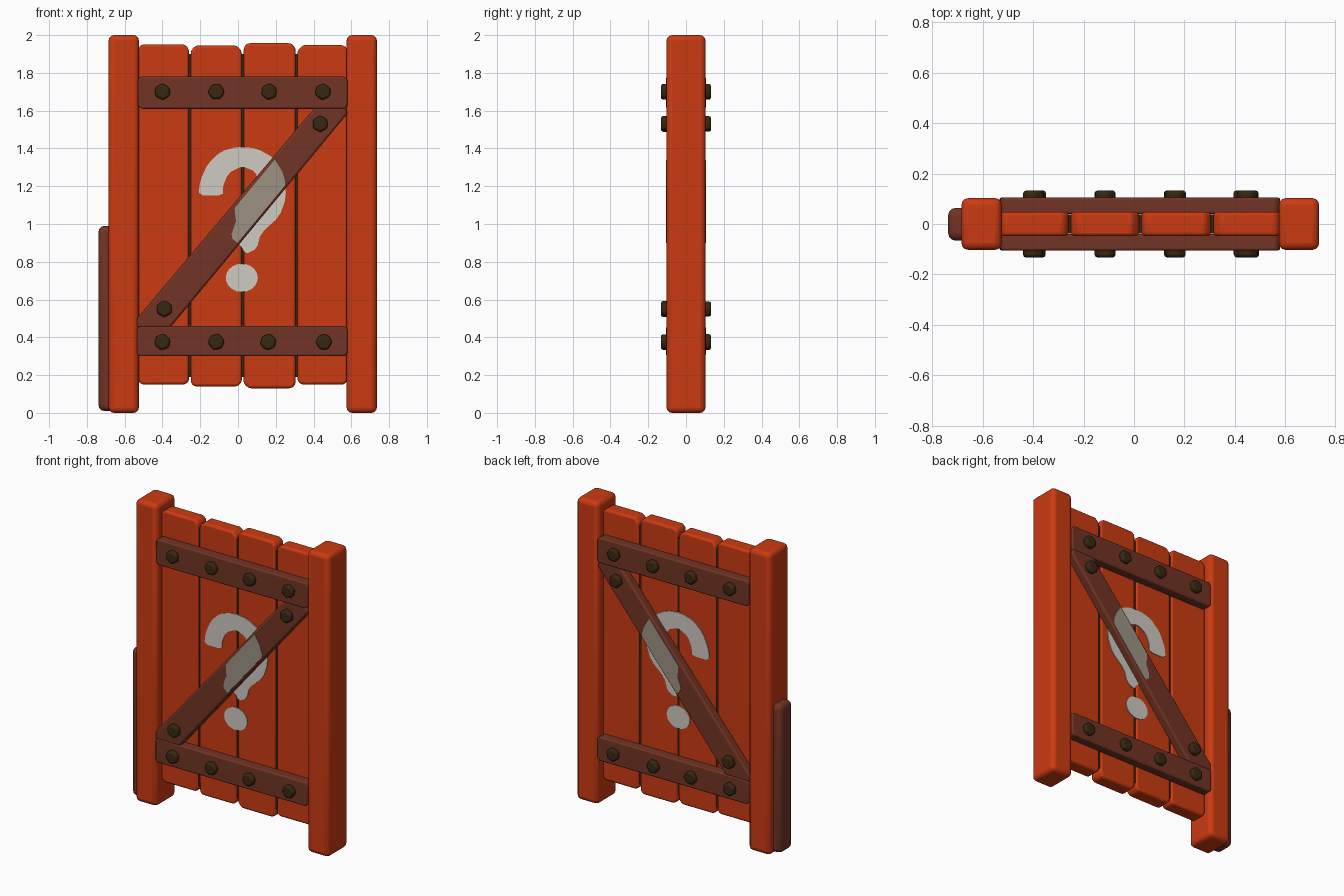
import bpy
import bmesh
import math
import random
from mathutils import Vector

random.seed(4)
default_cube = bpy.data.objects.get("Cube")
if default_cube:
    bpy.data.objects.remove(default_cube, do_unlink=True)


def make_material(name, red, green, blue):
    material = bpy.data.materials.new(name)
    material.use_nodes = True
    colour = (red, green, blue, 1)
    material.diffuse_color = colour
    shader = material.node_tree.nodes["Principled BSDF"]
    shader.inputs["Base Color"].default_value = colour
    shader.inputs["Roughness"].default_value = 0.8
    return material


RED = make_material("red painted wood", 0.6, 0.043, 0.006)
BROWN = make_material("brown wood", 0.165, 0.034, 0.018)
IRON = make_material("dark iron", 0.04, 0.02, 0.006)
WHITE = make_material("white paint", 0.62, 0.59, 0.54)
GREY = make_material("worn paint", 0.34, 0.29, 0.23)


def prism(name, outline, y_near, y_far, material, bevel=0.0, segments=3, clips=()):
    """Extrude an (x, z) outline along y, optionally clipped by planes."""
    bm = bmesh.new()
    bm.faces.new([bm.verts.new((x, y_near, z)) for x, z in outline])
    if clips:
        bmesh.ops.triangulate(bm, faces=bm.faces[:])
        for point, normal in clips:
            bmesh.ops.bisect_plane(bm, geom=bm.verts[:] + bm.edges[:] + bm.faces[:],
                                   plane_co=point, plane_no=normal, clear_outer=True)
    result = bmesh.ops.extrude_face_region(bm, geom=bm.faces[:])
    for item in result["geom"]:
        if isinstance(item, bmesh.types.BMVert):
            item.co.y = y_far
    bmesh.ops.recalc_face_normals(bm, faces=bm.faces[:])
    mesh = bpy.data.meshes.new(name)
    bm.to_mesh(mesh)
    bm.free()
    mesh.materials.append(material)
    obj = bpy.data.objects.new(name, mesh)
    bpy.context.collection.objects.link(obj)
    if bevel:
        modifier = obj.modifiers.new("rounded edges", "BEVEL")
        modifier.width = bevel
        modifier.segments = segments
        modifier.limit_method = "ANGLE"
    bpy.ops.object.select_all(action="DESELECT")
    obj.select_set(True)
    bpy.context.view_layer.objects.active = obj
    bpy.ops.object.shade_smooth_by_angle(angle=math.radians(40))
    return obj


def rectangle(left, right, bottom, top, cut=0.0):
    """Rectangle outline with slightly uneven cut corners."""
    if not cut:
        return [(left, bottom), (right, bottom), (right, top), (left, top)]
    a, b, c, d = [cut * random.uniform(0.7, 1.2) for _ in "abcd"]
    return [(left, bottom + a), (left + a, bottom), (right - b, bottom), (right, bottom + b),
            (right, top - c), (right - c, top), (left + d, top), (left, top - d)]


def soften(points):
    """Round an outline by corner cutting."""
    result = []
    for index, point in enumerate(points):
        start, end = Vector(point), Vector(points[(index + 1) % len(points)])
        result += [start.lerp(end, 0.2), start.lerp(end, 0.8)]
    return result


# Side posts
for name, left, right in (("right_post", -0.685, -0.525), ("left_post", 0.575, 0.735)):
    prism(name, rectangle(left, right, 0, 2), -0.103, 0.103, RED, 0.028)

# Short stake against the outside of one post
prism("side_stake", rectangle(-0.738, -0.64, 0.01, 0.99), -0.066, 0.064, BROWN, 0.03)

# Vertical planks with dark seams between them
edges = (-0.535, -0.255, 0.025, 0.31, 0.585)
ends = ((0.15, 1.95), (0.14, 1.945), (0.13, 1.957), (0.15, 1.947))
for index, (bottom, top) in enumerate(ends):
    left, right = edges[index] + 0.005, edges[index + 1] - 0.005
    prism(f"plank_{index + 1}", rectangle(left, right, bottom, top, 0.025),
          -0.048, 0.048, RED, 0.014)
for index, x in enumerate(edges[1:-1]):
    prism(f"plank_seam_{index + 1}", rectangle(x - 0.008, x + 0.008, 0.19, 1.9),
          -0.038, 0.038, IRON)

# Painted question mark outline
HOOK = soften([(-0.21, 1.15), (-0.2, 1.23), (-0.16, 1.32), (-0.09, 1.385), (0, 1.41),
               (0.1, 1.4), (0.19, 1.35), (0.245, 1.26), (0.255, 1.14), (0.22, 1.04),
               (0.12, 0.95), (0.1, 0.87), (0.04, 0.84), (0.01, 0.89), (-0.04, 0.93),
               (-0.01, 1.02), (0.07, 1.1), (0.12, 1.2), (0.09, 1.28), (0.02, 1.305),
               (-0.05, 1.27), (-0.08, 1.2), (-0.08, 1.15)])
DOT = [(0.02 + 0.085 * math.cos(i * math.tau / 20), 0.715 + 0.075 * math.sin(i * math.tau / 20))
       for i in range(20)]

# Diagonal brace outline, and the planes just inside its long edges
DIAGONAL = [(-0.535, 0.45), (-0.36, 0.45), (0.58, 1.585), (0.565, 1.62), (0.41, 1.62),
            (-0.535, 0.5)]
along = Vector((0.94, 0, 1.135)).normalized()
across = Vector((along.z, 0, -along.x))
STRIP = ((Vector((-0.36, 0, 0.45)) - across * 0.012, across),
         (Vector((0.41, 0, 1.62)) + across * 0.012, -across))

BOLTS = [(x, 1.7) for x in (-0.4, -0.115, 0.165, 0.45)]
BOLTS += [(x, 0.375) for x in (-0.4, -0.115, 0.16, 0.455)]
BOLTS += [(-0.39, 0.55), (0.435, 1.53)]

# Braces, paint and bolts are repeated on both faces
for label, side in (("front", -1), ("back", 1)):
    inner, outer = side * 0.04, side * 0.105
    prism(f"{label}_top_brace", rectangle(-0.53, 0.58, 1.61, 1.78, 0.015),
          inner, outer, BROWN, 0.014)
    prism(f"{label}_bottom_brace", rectangle(-0.535, 0.58, 0.3, 0.46, 0.015),
          inner, outer, BROWN, 0.014)
    prism(f"{label}_diagonal_brace", DIAGONAL, inner, side * 0.102, BROWN, 0.012)

    prism(f"{label}_paint_hook", HOOK, side * 0.046, side * 0.053, WHITE)
    prism(f"{label}_paint_dot", DOT, side * 0.046, side * 0.053, WHITE)
    prism(f"{label}_paint_on_brace", HOOK, side * 0.1, side * 0.105, GREY, clips=STRIP)

    for index, (x, z) in enumerate(BOLTS):
        turn = random.uniform(0, 0.6)
        head = [(x + 0.045 * math.cos(turn + i * math.tau / 6),
                 z + 0.045 * math.sin(turn + i * math.tau / 6)) for i in range(6)]
        prism(f"{label}_bolt_{index + 1}", head, side * 0.09, side * 0.133, IRON, 0.012, 2)
